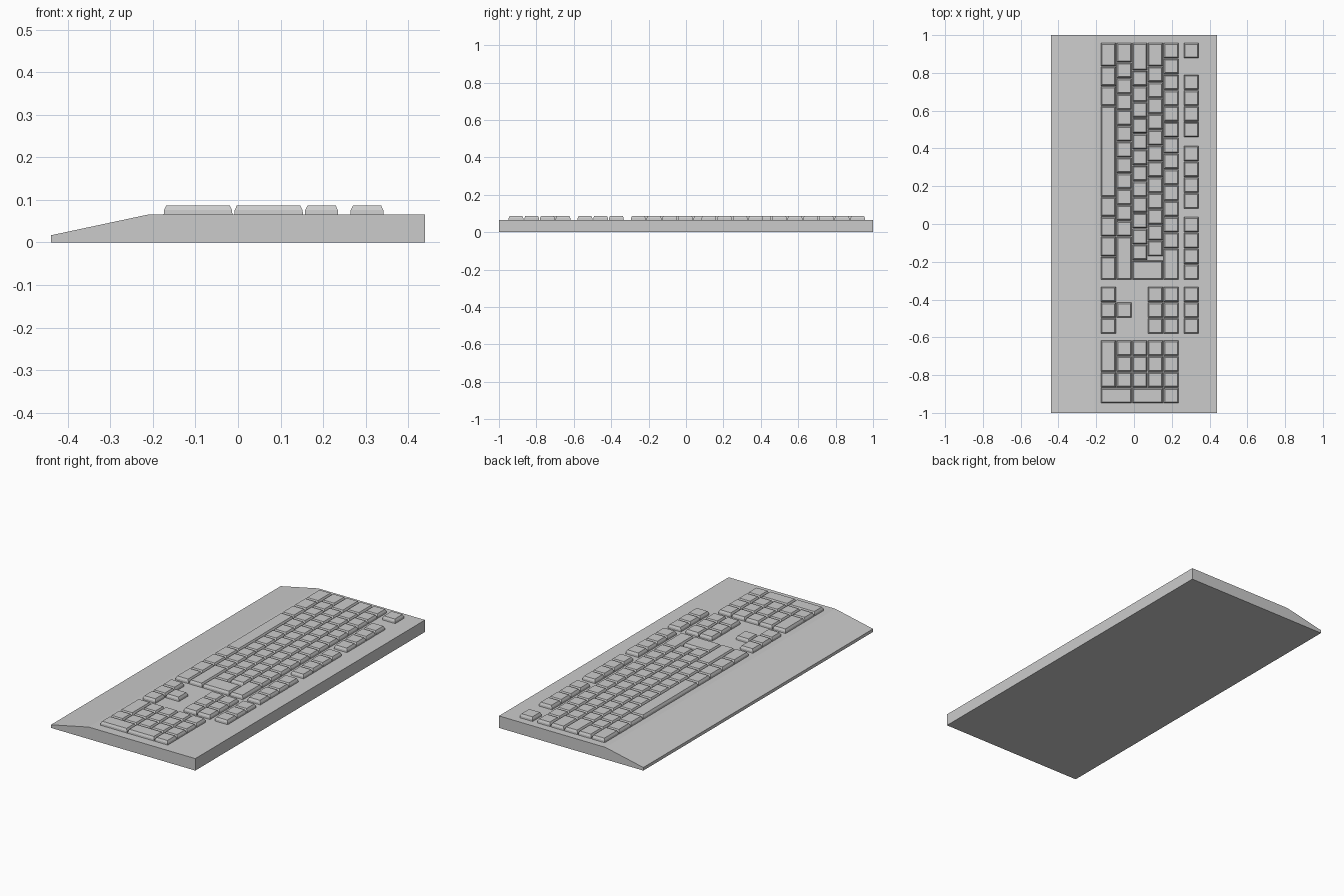
import bpy, bmesh

if "Cube" in bpy.data.objects:
    bpy.data.objects.remove(bpy.data.objects["Cube"])

U = 0.0838            # key pitch along the board
PX = 0.083            # row pitch across the board
TOP_Y = 0.96          # where the first key starts
DECK = 0.066
ROWS = [-0.177 + PX * i for i in range(5)] + [0.262]   # low edge of each row


def make_object(name, bm):
    bmesh.ops.recalc_face_normals(bm, faces=bm.faces)
    mesh = bpy.data.meshes.new(name)
    bm.to_mesh(mesh)
    bm.free()
    obj = bpy.data.objects.new(name, mesh)
    bpy.context.collection.objects.link(obj)
    return obj


def add_key(bm, row, start, width=1, height=1):
    """Tapered keycap: start and width in key units, height in rows."""
    x0, x1 = ROWS[row], ROWS[row] + PX * height
    y1, y0 = TOP_Y - start * U, TOP_Y - (start + width) * U
    rings = []
    for inset, z in ((0.002, DECK - 0.004), (0.003, 0.076), (0.0085, 0.0875)):
        a, b, c, d = x0 + inset, x1 - inset, y0 + inset, y1 - inset
        rings.append([bm.verts.new((x, y, z)) for x, y in ((a, c), (b, c), (b, d), (a, d))])
    for lo, hi in zip(rings, rings[1:]):
        for i in range(4):
            j = (i + 1) % 4
            bm.faces.new((lo[i], lo[j], hi[j], hi[i]))
    bm.faces.new(rings[-1])
    bm.faces.new(rings[0][::-1])


def add_run(bm, row, start, widths):
    for w in widths:
        add_key(bm, row, start, w)
        start += w


# Case: side profile with sloping palm rest, extruded along the length
bm = bmesh.new()
profile = [(-0.44, 0), (0.44, 0), (0.44, DECK), (-0.21, DECK), (-0.44, 0.017)]
face = bm.faces.new([bm.verts.new((x, -1, z)) for x, z in profile])
ext = bmesh.ops.extrude_face_region(bm, geom=[face])
bmesh.ops.translate(bm, vec=(0, 2, 0),
                    verts=[v for v in ext["geom"] if isinstance(v, bmesh.types.BMVert)])
make_object("case", bm)

# Main typing block
bm = bmesh.new()
add_run(bm, 0, 0, [1.5, 1.25, 1.25, 5.75, 1.25, 1.25, 1.25, 1.5])
add_run(bm, 1, 0, [1.25] + [1] * 11 + [2.75])
add_run(bm, 2, 0, [1.75] + [1] * 12)
add_run(bm, 3, 0, [1.5] + [1] * 12)
add_run(bm, 4, 0, [1] * 13 + [2])
add_key(bm, 2, 13.75, 1.25, 2)      # tall return key
make_object("typing_keys", bm)

# Function row
bm = bmesh.new()
add_key(bm, 5, 0)
for start in (2, 6.5, 11):
    add_run(bm, 5, start, [1] * 4)
make_object("function_keys", bm)

# Navigation cluster and arrows
NAV = 15.4
bm = bmesh.new()
for row in (0, 3, 4, 5):
    add_run(bm, row, NAV, [1] * 3)
add_key(bm, 1, NAV + 1)
make_object("navigation_keys", bm)

# Number pad
PAD = 18.8
bm = bmesh.new()
add_run(bm, 0, PAD, [2, 1])
for row in (1, 2, 3):
    add_run(bm, row, PAD, [1] * 3)
add_run(bm, 4, PAD, [1] * 4)
for row in (0, 2):
    add_key(bm, row, PAD + 3, 1, 2)
make_object("number_pad_keys", bm)
